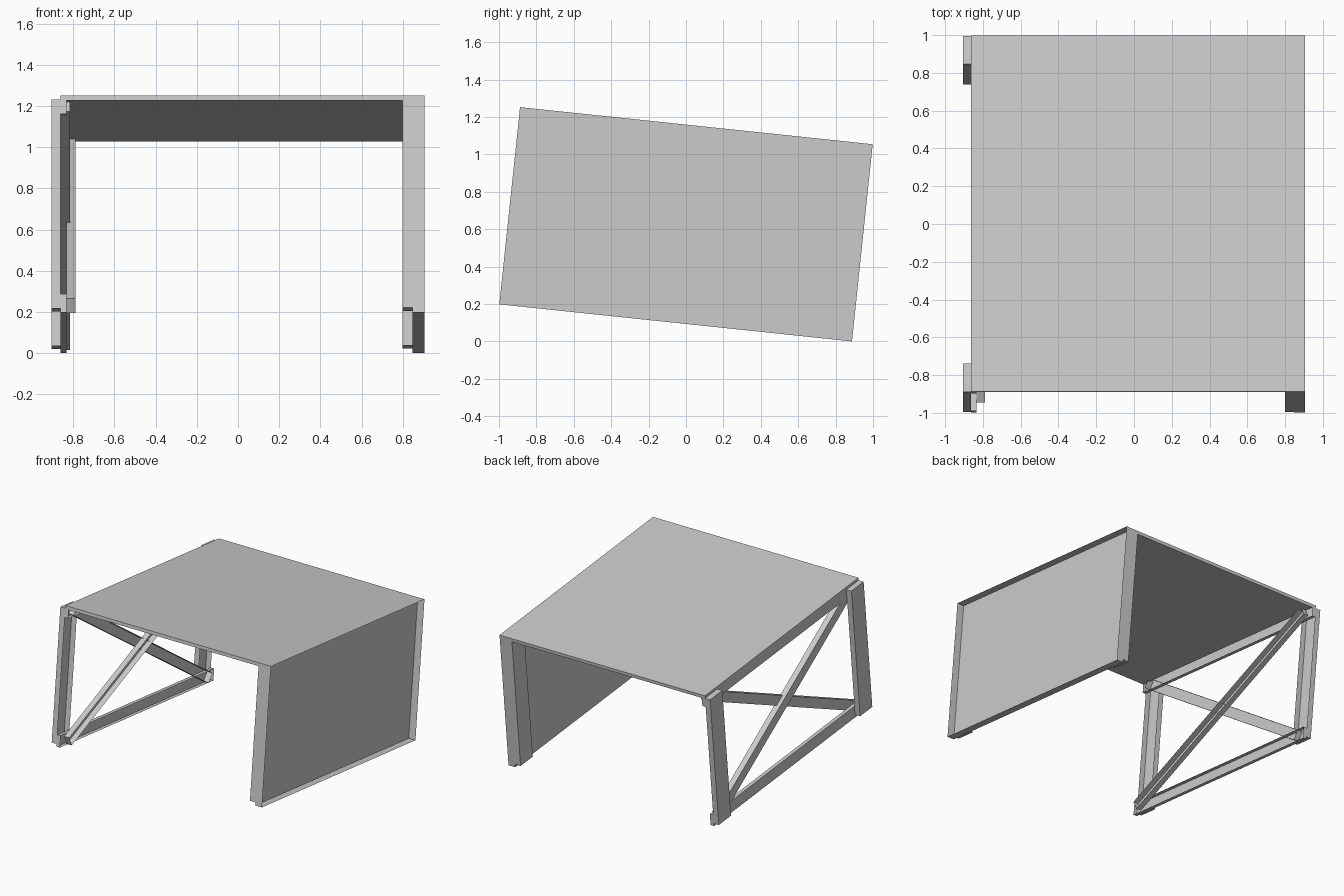
import bpy
import bmesh
from math import radians
from mathutils import Matrix, Vector

cube = bpy.data.objects.get("Cube")
if cube:
    bpy.data.objects.remove(cube, do_unlink=True)

# Single grey finish
grey = bpy.data.materials.new("plain_grey")
grey.use_nodes = True
colour = (0.6, 0.6, 0.6, 1.0)
grey.diffuse_color = colour
grey.node_tree.nodes["Principled BSDF"].inputs["Base Color"].default_value = colour

# The whole frame leans forward-down by six degrees
LEAN = Matrix.Translation((0, 0, 0.626)) @ Matrix.Rotation(radians(-6), 4, "X")
HALF_LEN, HALF_H = 0.948, 0.53


def board(name, x, y, z, open_side=True, turn=0):
    """Box between the x, y, z ranges, turned about x; its +x face may be left open."""
    lo, hi = Vector((x[0], y[0], z[0])), Vector((x[1], y[1], z[1]))
    bm = bmesh.new()
    bmesh.ops.create_cube(bm, size=1)
    if open_side:
        outer = [f for f in bm.faces if f.normal.x > 0.9]
        bmesh.ops.delete(bm, geom=outer, context="FACES")
    place = (LEAN @ Matrix.Translation((lo + hi) / 2)
             @ Matrix.Rotation(radians(turn), 4, "X")
             @ Matrix.Diagonal((*(hi - lo), 1)))
    bm.transform(place)
    mesh = bpy.data.meshes.new(name)
    bm.to_mesh(mesh)
    bm.free()
    mesh.materials.append(grey)
    obj = bpy.data.objects.new(name, mesh)
    bpy.context.collection.objects.link(obj)
    return obj


full = (-HALF_LEN, HALF_LEN)

# Top board and the hollow side wall
board("top_board", (-0.833, 0.847), full, (HALF_H - 0.025, HALF_H), open_side=False)
board("side_wall", (0.847, 0.905), full, (-HALF_H, HALF_H))

# Posts at the front and back of each side
for end, y in (("front", (-HALF_LEN, -0.797)), ("back", (0.797, HALF_LEN))):
    board(end + "_wall_post", (0.8, 0.847), y, (-0.507, 0.505))
    board(end + "_brace_post", (-0.905, -0.862), y, (-0.51, 0.51))

# Rails along the braced side
rail_x = (-0.862, -0.833)
board("top_rail", rail_x, full, (0.44, HALF_H))
board("bottom_rail", rail_x, full, (-HALF_H, -0.44))

# Crossed diagonals
span, width = (-1.011, 1.011), (-0.038, 0.038)
board("rising_brace", (-0.833, -0.789), span, width, turn=29)
board("falling_brace", (-0.861, -0.815), span, width, turn=-29)
